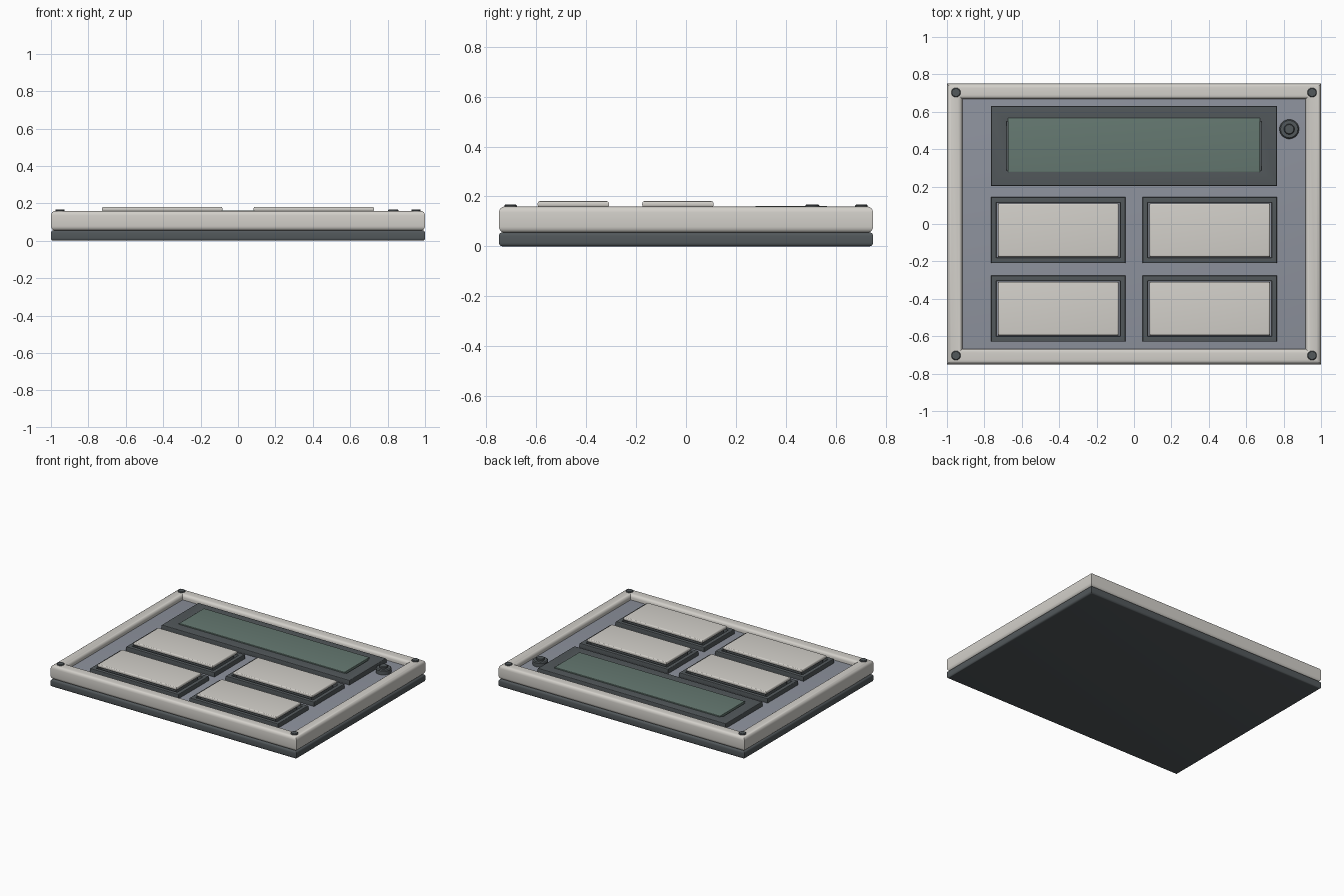
import bpy, bmesh, math

if "Cube" in bpy.data.objects:
    bpy.data.objects.remove(bpy.data.objects["Cube"])


def mat(name, r, g, b):
    m = bpy.data.materials.new(name)
    m.diffuse_color = (r, g, b, 1)
    m.use_nodes = True
    m.node_tree.nodes["Principled BSDF"].inputs["Base Color"].default_value = m.diffuse_color
    return m


CREAM = mat("cream", 0.65, 0.63, 0.59)
DARK = mat("dark_grey", 0.085, 0.098, 0.105)
BLUE = mat("blue_grey", 0.27, 0.29, 0.34)
SCREEN = mat("screen_green", 0.13, 0.19, 0.165)


def finish(name, bm, material):
    bmesh.ops.recalc_face_normals(bm, faces=bm.faces)
    me = bpy.data.meshes.new(name)
    bm.to_mesh(me)
    bm.free()
    ob = bpy.data.objects.new(name, me)
    bpy.context.collection.objects.link(ob)
    me.materials.append(material)
    bpy.context.view_layer.objects.active = ob
    ob.select_set(True)
    bpy.ops.object.shade_smooth_by_angle(angle=math.radians(35))
    ob.select_set(False)
    return ob


def round_profile(width, z0, z1, r, n=4):
    """Rounded rectangle section: (inset, z) points from outer bottom round to inner bottom."""
    pts = []
    for cx, cz, a0 in ((r, z0 + r, 270), (r, z1 - r, 180),
                       (width - r, z1 - r, 90), (width - r, z0 + r, 0)):
        for i in range(n + 1):
            a = math.radians(a0 - 90 * i / n)
            pts.append((cx + r * math.cos(a), cz + r * math.sin(a)))
    return pts


def loft(name, cx, cy, hx, hy, profile, material, ring=False):
    """Mitred rectangle swept through (inset, z) points; a ring closes on itself."""
    bm = bmesh.new()
    loops = [[bm.verts.new((cx + sx * (hx - d), cy + sy * (hy - d), z))
              for sx, sy in ((-1, -1), (1, -1), (1, 1), (-1, 1))] for d, z in profile]
    pairs = list(zip(loops, loops[1:]))
    if ring:
        pairs.append((loops[-1], loops[0]))
    else:
        bm.faces.new(loops[0])
        bm.faces.new(loops[-1])
    for a, b in pairs:
        for i in range(4):
            j = (i + 1) % 4
            bm.faces.new((a[i], a[j], b[j], b[i]))
    return finish(name, bm, material)


def slab(name, cx, cy, hx, hy, z0, z1, r, material):
    # only the outer half of the rounded section is needed for a solid slab
    half = round_profile(2 * r + 0.001, z0, z1, r)[:10]
    return loft(name, cx, cy, hx, hy, half, material)


def border(name, cx, cy, hx, hy, width, z0, z1, r, material):
    return loft(name, cx, cy, hx, hy, round_profile(width, z0, z1, r), material, True)


def disc(name, x, y, r, z0, z1, bevel, material):
    bm = bmesh.new()
    loops = []
    for rad, z in ((r, z0), (r, z1 - bevel), (r - bevel, z1)):
        loops.append([bm.verts.new((x + rad * math.cos(2 * math.pi * i / 32),
                                    y + rad * math.sin(2 * math.pi * i / 32), z))
                      for i in range(32)])
    bm.faces.new(loops[0])
    bm.faces.new(loops[-1])
    for a, b in zip(loops, loops[1:]):
        for i in range(32):
            j = (i + 1) % 32
            bm.faces.new((a[i], a[j], b[j], b[i]))
    return finish(name, bm, material)


# Case: dark base, light surround, recessed face plate
slab("base", 0, 0, 1, 0.75, 0, 0.056, 0.014, DARK)
border("outer_frame", 0, 0, 1, 0.75, 0.082, 0.054, 0.16, 0.024, CREAM)
slab("face_plate", 0, 0, 0.935, 0.685, 0.05, 0.12, 0.004, BLUE)

# Display
border("display_bezel", 0, 0.417, 0.765, 0.214, 0.084, 0.11, 0.154, 0.005, DARK)
slab("display_backing", 0, 0.417, 0.69, 0.14, 0.11, 0.142, 0.003, DARK)
slab("display_screen", 0, 0.422, 0.674, 0.145, 0.13, 0.162, 0.004, SCREEN)

# Four keys, each a cap on a stem in a dark tray
for row, y in (("upper", -0.0325), ("lower", -0.452)):
    for side, x in (("left", -0.405), ("right", 0.405)):
        tag = f"{row}_{side}"
        border("key_tray_" + tag, x, y, 0.36, 0.177, 0.03, 0.11, 0.152, 0.005, DARK)
        slab("key_stem_" + tag, x, y, 0.305, 0.125, 0.11, 0.165, 0.002, DARK)
        slab("key_cap_" + tag, x, y, 0.322, 0.143, 0.157, 0.181, 0.009, CREAM)

# Round button beside the display
disc("button_collar", 0.83, 0.507, 0.052, 0.11, 0.154, 0.006, DARK)
disc("button_top", 0.83, 0.507, 0.028, 0.11, 0.168, 0.004, DARK)

# Corner screws
for i, (sx, sy) in enumerate(((-1, -1), (1, -1), (1, 1), (-1, 1))):
    disc(f"screw_{i + 1}", sx * 0.952, sy * 0.703, 0.025, 0.14, 0.168, 0.004, DARK)
